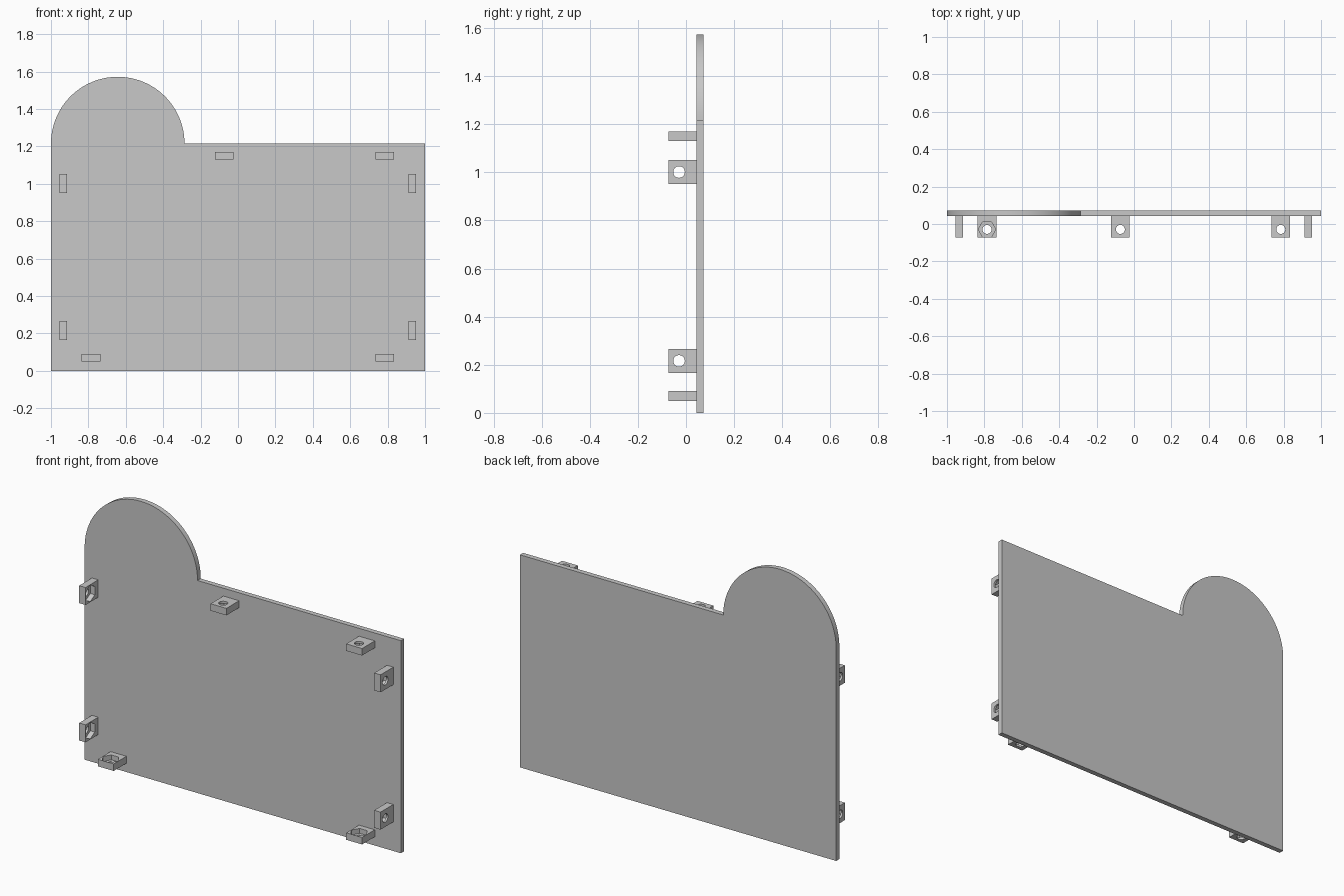
import bpy, bmesh
from math import pi, cos, sin, radians

if "Cube" in bpy.data.objects:
    bpy.data.objects.remove(bpy.data.objects["Cube"], do_unlink=True)

FRONT, BACK = 0.043, 0.072      # faces of the panel
TAB_FRONT, HOLE_Y = -0.072, -0.029
TAB_W, TAB_T = 0.1, 0.04

grey = bpy.data.materials.new("light grey")
grey.use_nodes = True
colour = (0.58, 0.58, 0.58, 1)
grey.diffuse_color = colour
grey.node_tree.nodes["Principled BSDF"].inputs["Base Color"].default_value = colour


def link(name, mesh):
    ob = bpy.data.objects.new(name, mesh)
    bpy.context.collection.objects.link(ob)
    return ob


def extruded(name, points, vec):
    """Closed outline pushed along vec into a solid."""
    bm = bmesh.new()
    face = bm.faces.new([bm.verts.new(p) for p in points])
    new = bmesh.ops.extrude_face_region(bm, geom=[face], use_keep_orig=True)
    bmesh.ops.translate(bm, vec=vec, verts=[v for v in new["geom"] if isinstance(v, bmesh.types.BMVert)])
    bmesh.ops.recalc_face_normals(bm, faces=bm.faces)
    mesh = bpy.data.meshes.new(name)
    bm.to_mesh(mesh)
    bm.free()
    mesh.materials.append(grey)
    return link(name, mesh)


def shade(ob):
    bpy.ops.object.select_all(action="DESELECT")
    ob.select_set(True)
    bpy.context.view_layer.objects.active = ob
    bpy.ops.object.shade_smooth_by_angle(angle=radians(30))


def ring(radius, sides, z):
    return [(radius * cos(2 * pi * i / sides), HOLE_Y + radius * sin(2 * pi * i / sides), z)
            for i in range(sides)]


# Panel with a round crest on one corner
top, r = 1.215, 0.357
arc = [(-1 + r + r * cos(pi * i / 48), FRONT, top + r * sin(pi * i / 48)) for i in range(49)]
outline = [(-1, FRONT, 0), (1, FRONT, 0), (1, FRONT, top)] + arc
panel = extruded("panel", outline, (0, BACK - FRONT, 0))
shade(panel)

# Mounting tab: a block with a screw hole and a hexagonal nut pocket on its upper face
w, t = TAB_W / 2, TAB_T / 2
block = extruded("tab_block", [(-w, TAB_FRONT, -t), (w, TAB_FRONT, -t), (w, FRONT, -t), (-w, FRONT, -t)],
                 (0, 0, TAB_T))
hole = extruded("hole_cutter", ring(0.024, 32, -0.05), (0, 0, 0.1))
pocket = extruded("pocket_cutter", ring(0.047, 6, -0.008), (0, 0, 0.05))
for cutter in (hole, pocket):
    cutter.hide_render = True
    mod = block.modifiers.new("cut", "BOOLEAN")
    mod.object = cutter
    mod.operation = "DIFFERENCE"
    mod.solver = "EXACT"
depsgraph = bpy.context.evaluated_depsgraph_get()
tab_mesh = bpy.data.meshes.new_from_object(block.evaluated_get(depsgraph))
tab_mesh.name = "tab"
for helper in (block, hole, pocket):
    bpy.data.objects.remove(helper, do_unlink=True)

# Tabs along the four edges, nut pockets facing inward
tabs = [
    ("bottom_right_tab", -0.786, 0.07, 0),
    ("bottom_left_tab", 0.785, 0.07, 0),
    ("top_middle_tab", -0.073, 1.15, 180),
    ("top_left_tab", 0.785, 1.15, 180),
    ("right_lower_tab", -0.934, 0.216, 90),
    ("right_upper_tab", -0.934, 1.001, 90),
    ("left_lower_tab", 0.932, 0.216, -90),
    ("left_upper_tab", 0.932, 1.001, -90),
]
for name, x, z, turn in tabs:
    tab = link(name, tab_mesh.copy())
    tab.location = (x, 0, z)
    tab.rotation_euler.y = radians(turn)
    shade(tab)
